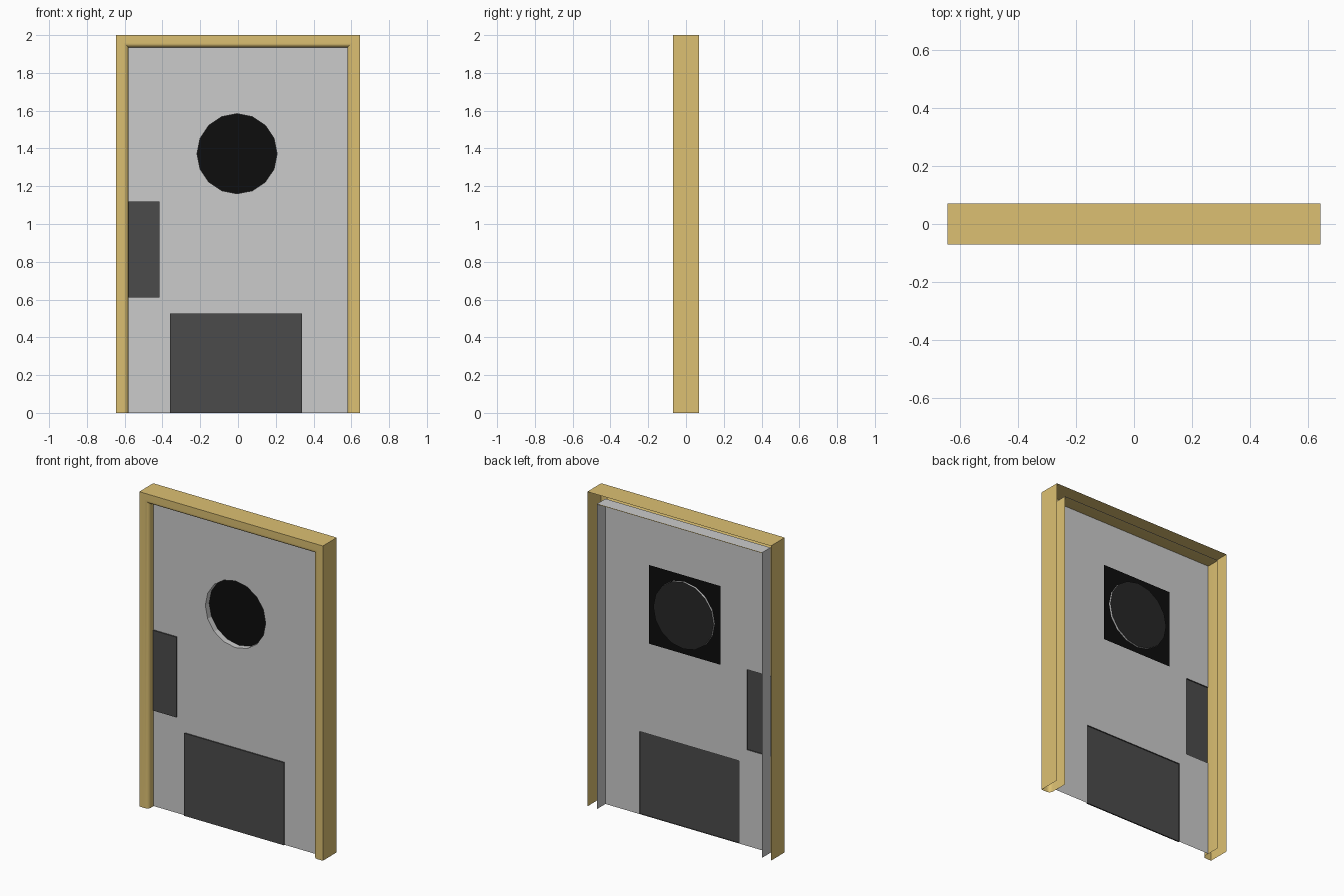
import bpy, bmesh, math
from mathutils import Vector

if "Cube" in bpy.data.objects:
    bpy.data.objects.remove(bpy.data.objects["Cube"])


def material(name, rgb):
    m = bpy.data.materials.new(name)
    m.diffuse_color = (*rgb, 1)
    m.use_nodes = True
    m.node_tree.nodes["Principled BSDF"].inputs["Base Color"].default_value = m.diffuse_color
    return m


YELLOW = material("yellow_paint", (0.72, 0.53, 0.17))
DARK = material("dark_plate", (0.07, 0.07, 0.07))
GLASS = material("black_glass", (0.004, 0.004, 0.004))
COVER = material("dark_cover", (0.02, 0.02, 0.02))

FACE_Y, PLATE_Y, BACK_Y = -0.018, -0.026, 0.065   # door skin, raised plates, return edge
L, R, TOP = -0.581, 0.579, 1.939                  # door outline
KICK = (-0.36, 0.34, 0.0, 0.525)                  # x0, x1, z0, z1
PUSH = (L, -0.415, 0.61, 1.12)
CX, CZ, RADIUS, SIDES = -0.005, 1.372, 0.212, 16  # porthole


def finish(bm, name, mat=None, recalc=True):
    bmesh.ops.remove_doubles(bm, verts=bm.verts, dist=1e-5)
    if recalc:
        bmesh.ops.recalc_face_normals(bm, faces=bm.faces)
    me = bpy.data.meshes.new(name)
    bm.to_mesh(me)
    bm.free()
    ob = bpy.data.objects.new(name, me)
    bpy.context.collection.objects.link(ob)
    if mat:
        me.materials.append(mat)
    return ob


def skin(bm, rows, closed=False):
    """Quads between consecutive rows of points."""
    grid = [[bm.verts.new(p) for p in row] for row in rows]
    for a, b in zip(grid, grid[1:]):
        n = len(a)
        for i in range(n if closed else n - 1):
            j = (i + 1) % n
            bm.faces.new((a[i], a[j], b[j], b[i]))


def at_y(pts, y):
    return [(x, y, z) for x, z in pts]


def rect(x0, x1, z0, z1):
    return [(x0, z0), (x1, z0), (x1, z1), (x0, z1)]


circle = [(CX + RADIUS * math.cos(2 * math.pi * i / SIDES),
           CZ + RADIUS * math.sin(2 * math.pi * i / SIDES)) for i in range(SIDES)]

# Frame: open-backed shell with a rounded inner edge, mitred round three sides
W, H, D, BEV = 0.645, 2.0, 0.07, 0.025
width = 0.065
profile = [(0, D), (0, -D)]
for i in range(6):
    a = i * math.pi / 10
    profile.append((width - BEV + BEV * math.sin(a), -D + BEV - BEV * math.cos(a)))
profile.append((width, BACK_Y))
bm = bmesh.new()
skin(bm, [[(-W + d, y, 0), (-W + d, y, H - d), (W - d, y, H - d), (W - d, y, 0)]
          for d, y in profile])
frame = finish(bm, "door_frame", YELLOW)
bpy.context.view_layer.objects.active = frame
frame.select_set(True)
bpy.ops.object.shade_smooth_by_angle(angle=math.radians(30))
frame.select_set(False)

# Door skin: flat sheet with openings for plates and porthole
outline = [(L, 0), (KICK[0], 0), (KICK[0], KICK[3]), (KICK[1], KICK[3]), (KICK[1], 0),
           (R, 0), (R, TOP), (L, TOP),
           (L, PUSH[3]), (PUSH[1], PUSH[3]), (PUSH[1], PUSH[2]), (L, PUSH[2])]
bm = bmesh.new()
edges = []
for loop in (outline, circle):
    vs = [bm.verts.new(p) for p in at_y(loop, FACE_Y)]
    edges += [bm.edges.new((vs[i], vs[(i + 1) % len(vs)])) for i in range(len(vs))]
bmesh.ops.triangle_fill(bm, use_beauty=True, use_dissolve=False, edges=edges,
                        normal=Vector((0, -1, 0)))
# Return edges behind the skin, and the porthole tube
sides = [(L, 0), (L, TOP), (R, TOP), (R, 0)]
skin(bm, [at_y(sides, FACE_Y), at_y(sides, BACK_Y)])
skin(bm, [at_y(circle, FACE_Y), at_y(circle, 0.033)], closed=True)
finish(bm, "door_panel")

# Raised plates: front face with a shallow rim, hollow behind
for name, box in (("kick_plate", KICK), ("push_plate", PUSH)):
    bm = bmesh.new()
    pts = rect(*box)
    skin(bm, [at_y(pts, FACE_Y), at_y(pts, PLATE_Y)], closed=True)
    bm.faces.new([bm.verts.new(p) for p in at_y(pts, PLATE_Y)])
    finish(bm, name, DARK)

# Porthole glass: square pane behind the skin, and the cover on the tube end
for name, pts, y, mat in (
        ("window_pane", rect(CX - 0.25, CX + 0.25, CZ - 0.25, CZ + 0.25), 0.02, GLASS),
        ("porthole_back", circle[::-1], 0.033, COVER)):
    bm = bmesh.new()
    bm.faces.new([bm.verts.new(p) for p in at_y(pts, y)])
    finish(bm, name, mat, recalc=False)
